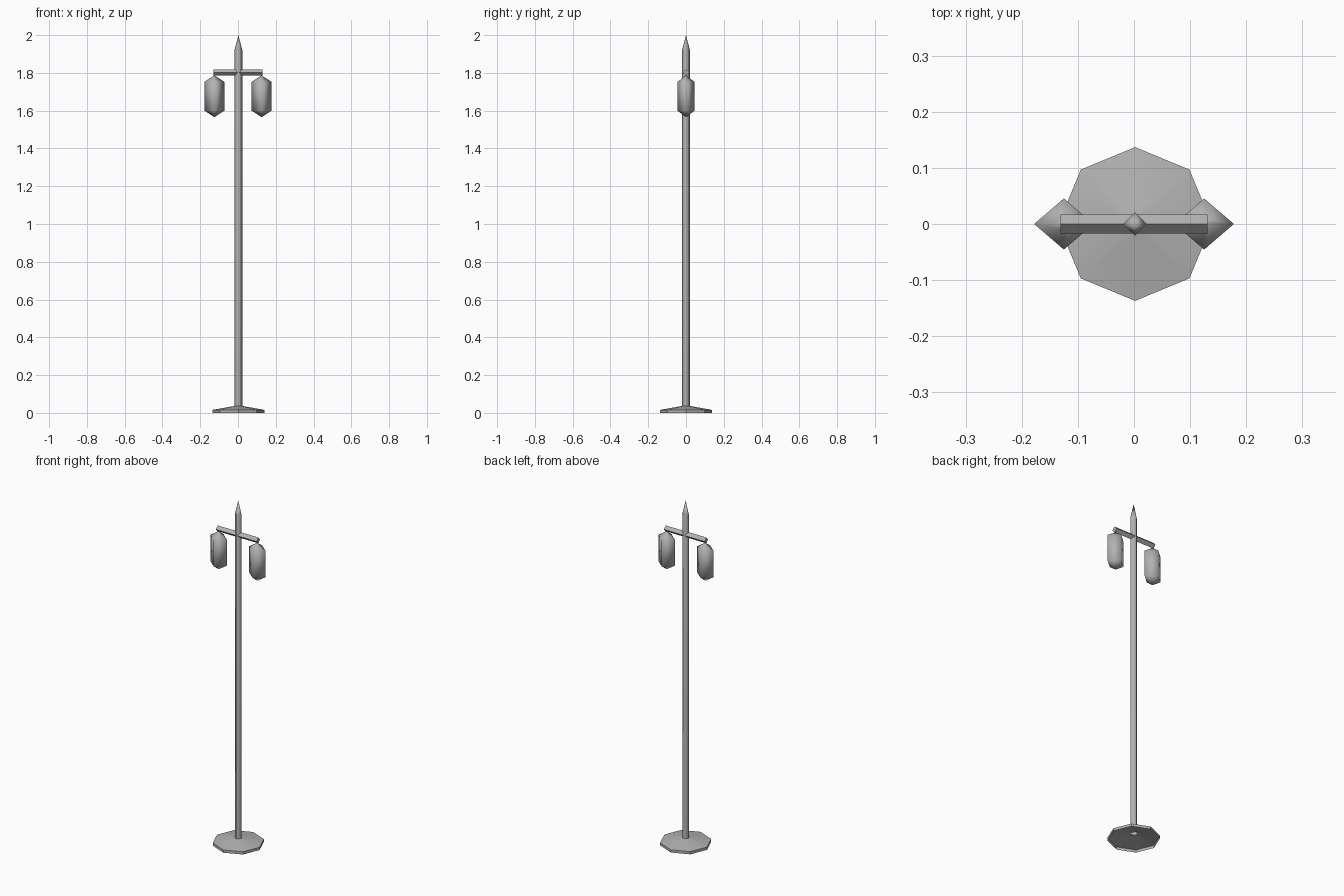
import bpy, bmesh
from math import cos, sin, tau, radians

if "Cube" in bpy.data.objects:
    bpy.data.objects.remove(bpy.data.objects["Cube"])

# Dark painted metal
metal = bpy.data.materials.new("dark_metal")
metal.diffuse_color = (0.45, 0.45, 0.45, 1)
metal.use_nodes = True
metal.node_tree.nodes["Principled BSDF"].inputs["Base Color"].default_value = metal.diffuse_color


def lathe(name, profile, sides, centre=(0, 0), squash=1.0, smooth=None):
    """Skin rings of (radius, z); a zero radius closes the shape to a point."""
    bm = bmesh.new()
    rings = []
    for r, z in profile:
        count = sides if r > 0 else 1
        rings.append([bm.verts.new((centre[0] + r * cos(tau * i / sides),
                                    centre[1] + r * squash * sin(tau * i / sides), z))
                      for i in range(count)])
    for a, b in zip(rings, rings[1:]):
        for i in range(sides):
            j = (i + 1) % sides
            quad = [a[i % len(a)], a[j % len(a)], b[j % len(b)], b[i % len(b)]]
            bm.faces.new(list(dict.fromkeys(quad)))
    bmesh.ops.recalc_face_normals(bm, faces=bm.faces)
    mesh = bpy.data.meshes.new(name)
    bm.to_mesh(mesh)
    bm.free()
    mesh.materials.append(metal)
    ob = bpy.data.objects.new(name, mesh)
    bpy.context.collection.objects.link(ob)
    if smooth:
        bpy.ops.object.select_all(action='DESELECT')
        ob.select_set(True)
        bpy.context.view_layer.objects.active = ob
        bpy.ops.object.shade_smooth_by_angle(angle=radians(smooth))
    return ob


# Hollow octagonal foot: low rim and shallow cone up to the pole
lathe("base", [(0.137, 0), (0.137, 0.016), (0.019, 0.037)], 8, (0.002, 0), smooth=30)

# Slim pole with pointed finial, open underneath
lathe("pole", [(0.021, 0.034), (0.021, 1.92), (0, 2.0)], 4, (0.002, 0), smooth=95)

# Diamond-section crossbar, built upright then laid along x
bar = lathe("crossbar", [(0, -0.131), (0.017, -0.131), (0.017, 0.131), (0, 0.131)], 4)
bar.rotation_euler = (0, radians(90), 0)
bar.location = (0, 0, 1.802)

# Hanging lanterns, one under each end of the bar
lantern = [(0, 1.565), (0.053, 1.6), (0.053, 1.752), (0.012, 1.779), (0, 1.788)]
for side, x in (("left", -0.125), ("right", 0.125)):
    lathe(f"{side}_lantern", lantern, 4, (x, 0), 0.86, smooth=95)
